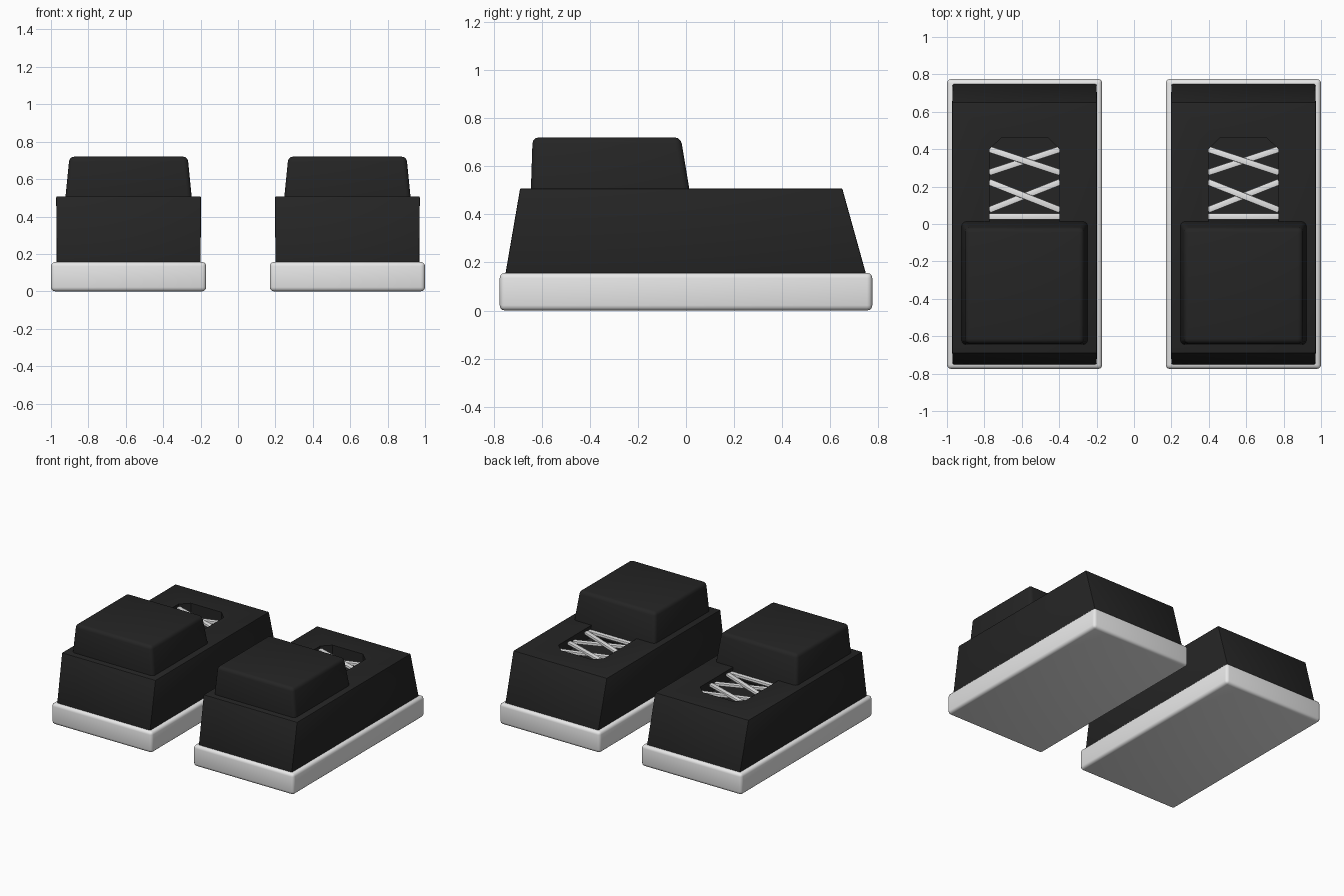
import bpy, bmesh, math
from mathutils import Matrix

if "Cube" in bpy.data.objects:
    bpy.data.objects.remove(bpy.data.objects["Cube"])


def material(name, rgb):
    m = bpy.data.materials.new(name)
    m.diffuse_color = (*rgb, 1)
    m.use_nodes = True
    m.node_tree.nodes["Principled BSDF"].inputs["Base Color"].default_value = m.diffuse_color
    return m


BLACK = material("black fabric", (0.018, 0.018, 0.018))
WHITE = material("white rubber", (0.8, 0.8, 0.8))


def loft(name, low, high, mat):
    """Solid between two matching outlines given as (x, y, z) points."""
    bm = bmesh.new()
    a = [bm.verts.new(p) for p in low]
    b = [bm.verts.new(p) for p in high]
    n = len(a)
    bm.faces.new(a[::-1])
    bm.faces.new(b)
    for i in range(n):
        j = (i + 1) % n
        bm.faces.new((a[i], a[j], b[j], b[i]))
    bmesh.ops.recalc_face_normals(bm, faces=bm.faces)
    me = bpy.data.meshes.new(name)
    bm.to_mesh(me)
    bm.free()
    me.materials.append(mat)
    ob = bpy.data.objects.new(name, me)
    bpy.context.collection.objects.link(ob)
    return ob


def rect(x, y0, y1, z):
    return [(-x, y0, z), (x, y0, z), (x, y1, z), (-x, y1, z)]


def finish(ob, width=0, segments=3, cutter=None):
    bpy.ops.object.select_all(action='DESELECT')
    bpy.context.view_layer.objects.active = ob
    ob.select_set(True)
    if width:
        mod = ob.modifiers.new("Bevel", 'BEVEL')
        mod.width, mod.segments = width, segments
        bpy.ops.object.modifier_apply(modifier=mod.name)
    if cutter:
        mod = ob.modifiers.new("Cut", 'BOOLEAN')
        mod.operation, mod.object, mod.solver = 'DIFFERENCE', cutter, 'EXACT'
        bpy.ops.object.modifier_apply(modifier=mod.name)
        bpy.data.objects.remove(cutter)
    bpy.ops.object.shade_smooth_by_angle(angle=math.radians(35))
    return ob


parts = []

# Sole slab
parts.append(finish(loft("sole", rect(0.415, -0.775, 0.775, 0),
                         rect(0.415, -0.775, 0.775, 0.157), WHITE), 0.022))

# Shoe body with the lace opening cut into its top
opening = [(-0.187, -0.03), (0.187, -0.03), (0.187, 0.40),
           (0.125, 0.46), (-0.125, 0.46), (-0.187, 0.40)]
cutter = loft("opening_cutter", [(x, y, 0.42) for x, y in opening],
              [(x, y, 0.6) for x, y in opening], BLACK)
parts.append(finish(loft("shoe_body", rect(0.385, -0.755, 0.755, 0.13),
                         rect(0.387, -0.69, 0.65, 0.508), BLACK), 0.006, 2, cutter))

# Raised ankle block
parts.append(finish(loft("ankle", rect(0.346, -0.648, 0.028, 0.42),
                         rect(0.316, -0.638, -0.022, 0.72), BLACK), 0.025))

# Laces: two crosses and one straight bar, as (left y, right y, height)
for k, (ya, yb, z) in enumerate([(0.40, 0.275, 0.478), (0.275, 0.40, 0.466),
                                 (0.225, 0.075, 0.478), (0.075, 0.225, 0.466),
                                 (0.04, 0.04, 0.472)]):
    half = math.hypot(0.38, yb - ya) / 2
    lace = loft(f"lace_{k + 1}", rect(half, -0.017, 0.017, z - 0.01),
                rect(half, -0.017, 0.017, z + 0.01), WHITE)
    lace.data.transform(Matrix.Translation((0, (ya + yb) / 2, 0))
                        @ Matrix.Rotation(math.atan2(yb - ya, 0.38), 4, 'Z'))
    parts.append(finish(lace, 0.004, 2))

# Place the right shoe and copy it for the left
for ob in parts:
    twin = ob.copy()
    twin.name = "left_" + ob.name
    bpy.context.collection.objects.link(twin)
    ob.name = "right_" + ob.name
    ob.location.x, twin.location.x = 0.585, -0.585
